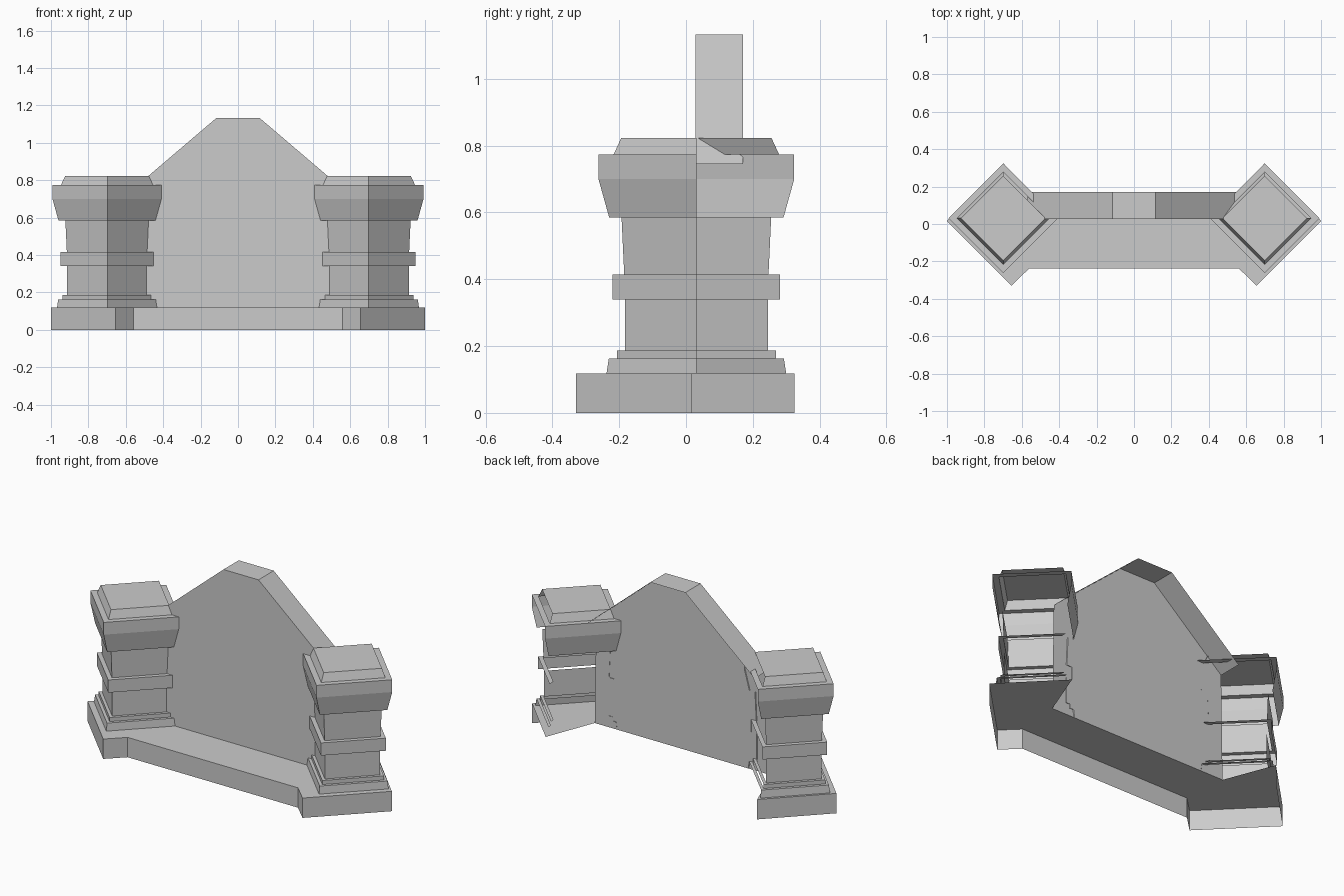
import bpy
import bmesh

cube = bpy.data.objects.get("Cube")
if cube:
    bpy.data.objects.remove(cube, do_unlink=True)

stone = bpy.data.materials.new("grey_stone")
stone.use_nodes = True
GREY = (0.6, 0.6, 0.6, 1)
stone.diffuse_color = GREY
stone.node_tree.nodes["Principled BSDF"].inputs["Base Color"].default_value = GREY


def finish(name, bm):
    bmesh.ops.remove_doubles(bm, verts=bm.verts, dist=0.0005)
    mesh = bpy.data.meshes.new(name)
    bm.to_mesh(mesh)
    bm.free()
    mesh.materials.append(stone)
    obj = bpy.data.objects.new(name, mesh)
    bpy.context.collection.objects.link(obj)


def face(bm, points):
    bm.faces.new([bm.verts.new(p) for p in points])


# Pillar profile from plinth to cap: half diagonal, height
PROFILE = [(0.269, 0.118), (0.262, 0.163), (0.238, 0.163), (0.238, 0.187),
           (0.214, 0.187), (0.214, 0.34), (0.251, 0.34), (0.251, 0.415),
           (0.216, 0.415), (0.224, 0.585), (0.261, 0.585), (0.293, 0.7),
           (0.293, 0.773), (0.248, 0.773), (0.225, 0.823)]
CAP_START = 0.58


def pillar(name, cx, shaft_open):
    """Diamond-plan shell: open on the back-left, shaft_open lists extra open shaft sides."""
    cy = 0.031
    bm = bmesh.new()

    def corners(r, z):
        return [(cx + r, cy, z), (cx, cy + r, z), (cx - r, cy, z), (cx, cy - r, z)]

    for (r0, z0), (r1, z1) in zip(PROFILE, PROFILE[1:]):
        flat = z0 == z1
        if flat and r1 > r0:      # undersides stay open
            continue
        low, high = corners(r0, z0), corners(r1, z1)
        for side in range(4):
            nxt = (side + 1) % 4
            if side == 0 and not flat:
                continue
            if side in shaft_open and z0 < CAP_START:
                continue
            face(bm, [low[side], low[nxt], high[nxt], high[side]])
    face(bm, corners(*PROFILE[-1]))
    finish(name, bm)


pillar("left_pillar", 0.699, [1])
pillar("right_pillar", -0.699, [])

# Base slab: top surface ending at the wall, with a skirt round the front and right side
FRONT, BACK = 0.028, 0.171
SLAB_TOP = 0.118
half = [(0.56, -0.237), (0.655, -0.33), (1.0, 0.016), (0.695, 0.325), (0.58, FRONT)]
outline = half + [(-x, y) for x, y in reversed(half)]
bm = bmesh.new()
face(bm, [(x, y, SLAB_TOP) for x, y in outline])
for i, (x0, y0) in enumerate(outline):
    x1, y1 = outline[(i + 1) % len(outline)]
    if i in (2, 3, 4, 5):         # back edges without a skirt
        continue
    face(bm, [(x0, y0, 0), (x1, y1, 0), (x1, y1, SLAB_TOP), (x0, y0, SLAB_TOP)])
finish("base_slab", bm)

# Gabled centre wall: front sheet plus top and sloping coping, open at the back
gable = [(0.58, SLAB_TOP), (0.57, 0.745), (0.115, 1.133)]
outline = gable + [(-x, z) for x, z in reversed(gable)]
bm = bmesh.new()
face(bm, [(x, FRONT, z) for x, z in outline])
for (x0, z0), (x1, z1) in zip(outline[1:4], outline[2:5]):
    face(bm, [(x0, FRONT, z0), (x0, BACK, z0), (x1, BACK, z1), (x1, FRONT, z1)])
finish("gable_wall", bm)
